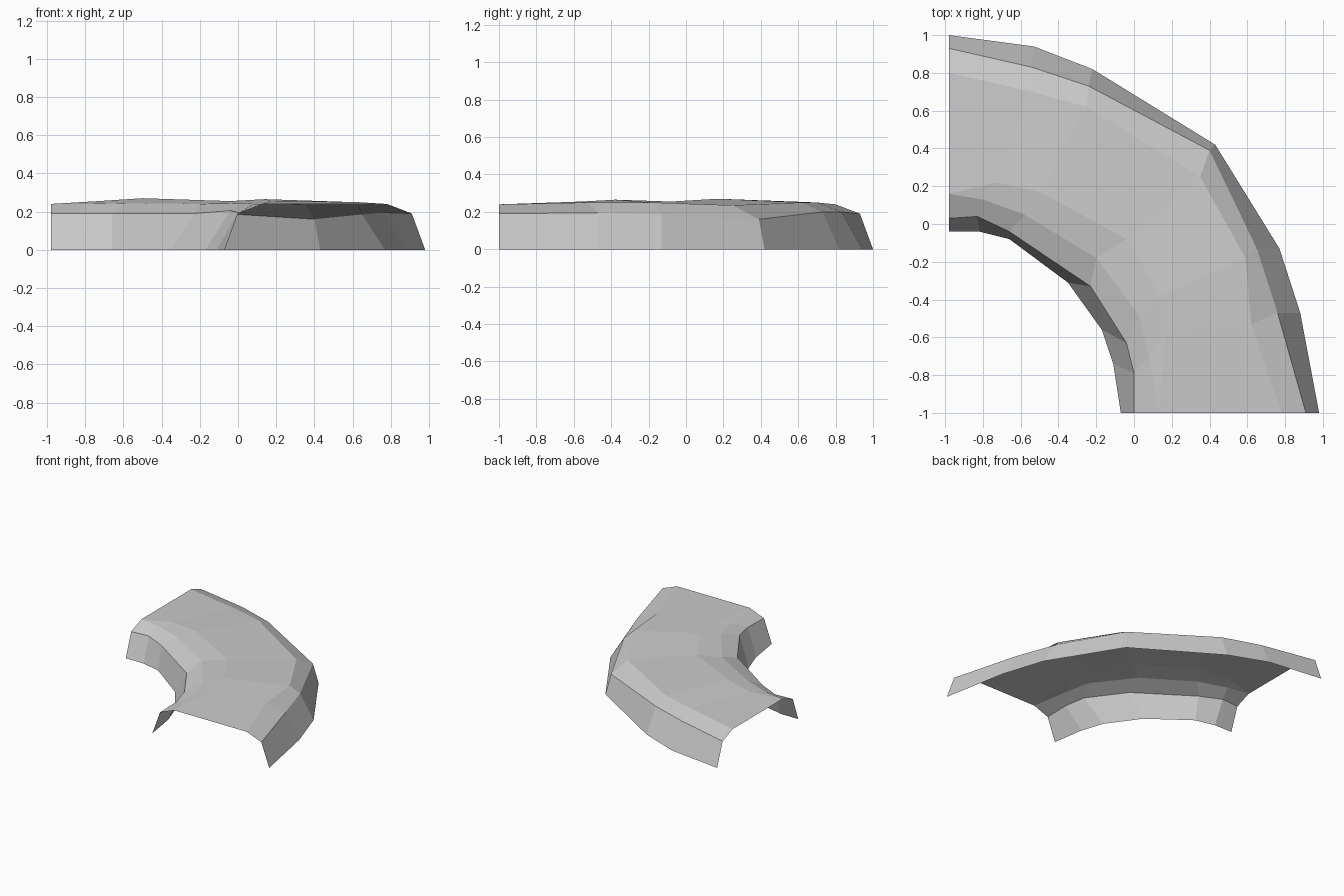
import bpy
import bmesh

# Remove the default cube
cube = bpy.data.objects.get("Cube")
if cube:
    bpy.data.objects.remove(cube, do_unlink=True)


def make_material(name, grey):
    material = bpy.data.materials.new(name)
    material.use_nodes = True
    colour = (grey, grey, grey, 1)
    material.diffuse_color = colour
    material.node_tree.nodes["Principled BSDF"].inputs["Base Color"].default_value = colour
    return material


def make_rail(xs, ys, heights):
    """Zip one lengthwise rail of the bend, given in hundredths of a unit."""
    return [(x / 100, y / 100, z / 100) for x, y, z in zip(xs, ys, heights)]


def loft(name, rails, material):
    """Skin neighbouring rails with flat quads, welding shared ends."""
    mesh = bpy.data.meshes.new(name)
    bm = bmesh.new()
    rows = [[bm.verts.new(point) for point in rail] for rail in rails]
    for outer, inner in zip(rows, rows[1:]):
        for i in range(len(outer) - 1):
            bm.faces.new((outer[i], inner[i], inner[i + 1], outer[i + 1]))
    bmesh.ops.remove_doubles(bm, verts=bm.verts, dist=0.001)
    bm.to_mesh(mesh)
    bm.free()
    mesh.materials.append(material)
    obj = bpy.data.objects.new(name, mesh)
    bpy.context.collection.objects.link(obj)
    return obj


ground = [0] * 7

# Rails run from the back left end round to the front right end
outer_foot = make_rail((-98, -53, -22, 43, 77, 88, 98),
                       (100, 94, 82, 42, -13, -47, -100), ground)
outer_rim = make_rail((-98, -54, -24, 40, 65, 76, 91),
                      (93, 83, 73, 39, -13, -47, -100),
                      (19, 20, 20, 16, 18.5, 19.5, 19))
outer_shoulder = make_rail((-98, -54, -25, 35, 59, 62, 78),
                           (80, 70, 62, 25, -18, -53, -100),
                           (24, 25, 25, 23.5, 25, 25, 24))
inner_crown = make_rail((-98, -73, -50, -4, 14, 17, 13),
                        (16, 22, 17, -8, -38, -56, -100),
                        (24, 25.5, 27, 25.5, 26.5, 25.5, 24))
inner_shoulder = make_rail((-98, -80, -58, -20, 3, 8, 13),
                           (16, 13, 5, -18, -49, -70, -100),
                           (24, 24, 24.5, 24, 24.5, 24, 24))
inner_rim = make_rail((-98, -83, -66, -23, -4, 0, 0),
                      (3, 4, -4, -33, -63, -79, -100),
                      (19, 19, 19, 19, 20.5, 19.5, 19))
inner_foot = make_rail((-98, -82, -66, -35, -17, -11, -7),
                       (-4, -4, -8, -31, -56, -74, -100), ground)

# Curved raised road bend, open underneath and at both ends
loft("curved_bend",
     [outer_foot, outer_rim, outer_shoulder, inner_crown,
      inner_shoulder, inner_rim, inner_foot],
     make_material("light_grey", 0.6))
